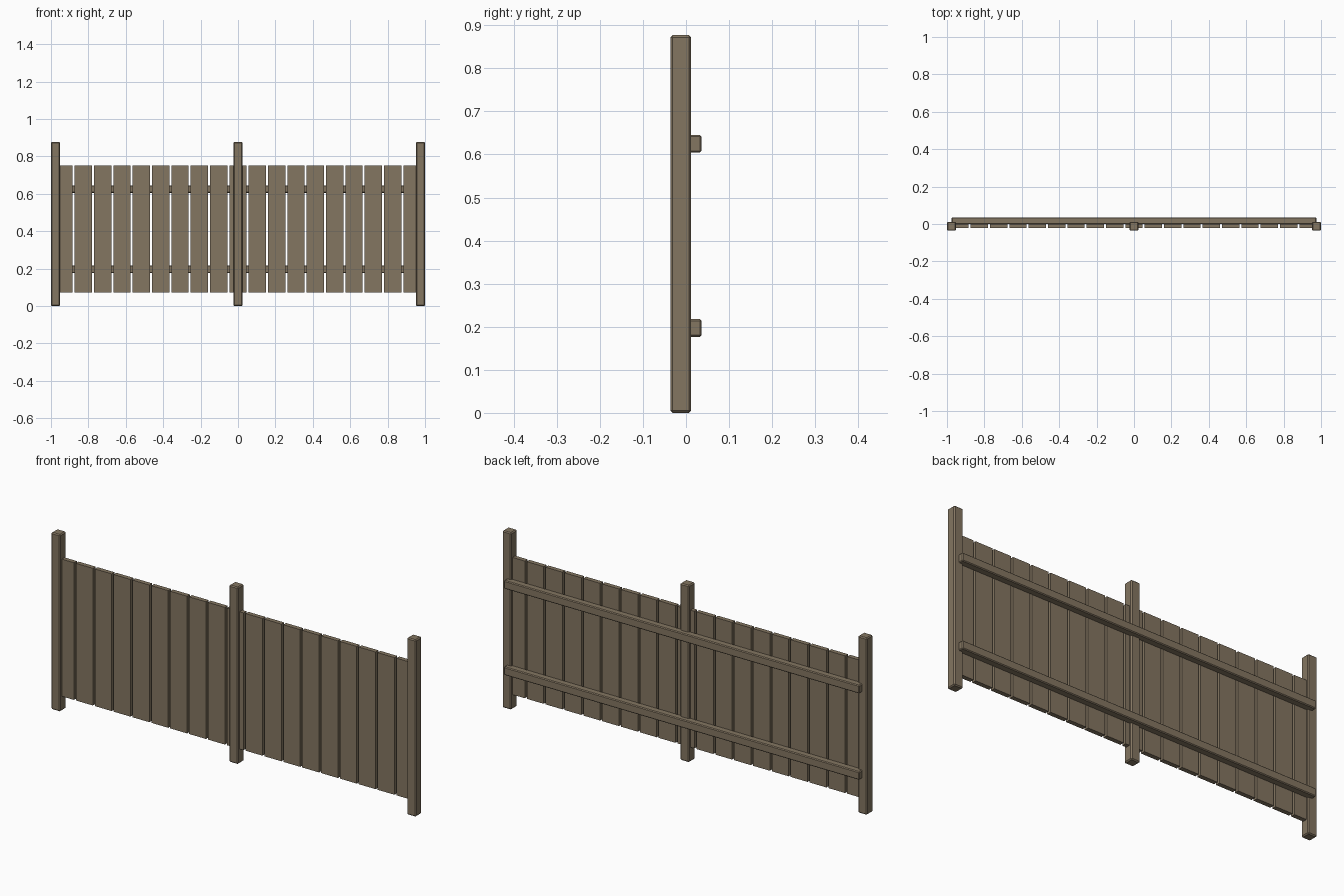
import bpy

if "Cube" in bpy.data.objects:
    bpy.data.objects.remove(bpy.data.objects["Cube"])

wood = bpy.data.materials.new("weathered_wood")
wood.diffuse_color = (0.23, 0.18, 0.12, 1)
wood.use_nodes = True
wood.node_tree.nodes["Principled BSDF"].inputs["Base Color"].default_value = wood.diffuse_color


def board(name, x, y, z, bevel=0.0):
    """Box spanning the given (min, max) ranges, with optional chamfered edges."""
    spans = (x, y, z)
    bpy.ops.mesh.primitive_cube_add(size=1, location=[(a + b) / 2 for a, b in spans])
    ob = bpy.context.object
    ob.name = name
    ob.scale = [b - a for a, b in spans]
    bpy.ops.object.transform_apply(location=False, rotation=False, scale=True)
    ob.data.materials.append(wood)
    if bevel:
        mod = ob.modifiers.new("chamfer", 'BEVEL')
        mod.width = bevel
        mod.segments = 1
    return ob


# Three square posts
HALF = 0.0245
for label, cx in (("left", -1 + HALF), ("middle", 0.0), ("right", 1 - HALF)):
    board(f"{label}_post", (cx - HALF, cx + HALF), (-0.036, 0.012), (0, 0.877), 0.005)

# Two horizontal rails on the back, let into the posts
for label, cz in (("lower", 0.197), ("upper", 0.625)):
    board(f"{label}_rail", (-0.975, 0.975), (0.0, 0.036), (cz - 0.0205, cz + 0.0205), 0.004)

# Evenly spaced vertical planks, the outermost tucked into the end posts
PITCH, WIDTH = 0.1034, 0.0925
for i in range(-9, 10):
    cx = i * PITCH
    board(f"plank_{i + 10:02d}", (cx - WIDTH / 2, cx + WIDTH / 2), (-0.022, 0.0), (0.072, 0.752))
